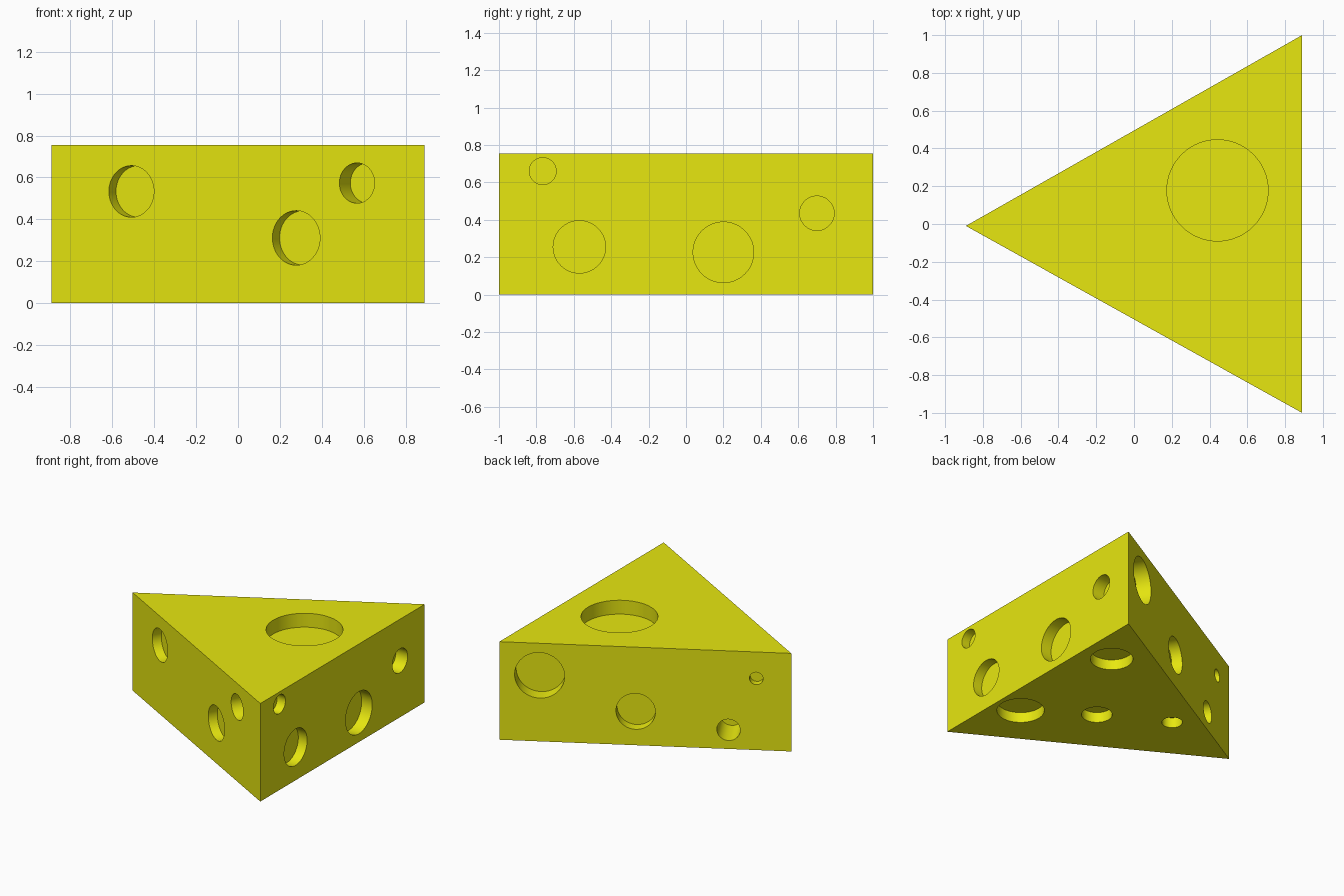
import bpy, bmesh, math
from mathutils import Vector

if "Cube" in bpy.data.objects:
    bpy.data.objects.remove(bpy.data.objects["Cube"], do_unlink=True)

HEIGHT = 0.755
TIP, BACK, FRONT = Vector((-0.89, -0.01, 0)), Vector((0.89, 1, 0)), Vector((0.89, -1, 0))
UP = Vector((0, 0, 1))

# Cheese colour
yellow = bpy.data.materials.new("cheese_yellow")
colour = (0.8, 0.8, 0.005, 1)
yellow.diffuse_color = colour
yellow.use_nodes = True
yellow.node_tree.nodes["Principled BSDF"].inputs["Base Color"].default_value = colour


def make_object(name, bm):
    bmesh.ops.recalc_face_normals(bm, faces=bm.faces)
    mesh = bpy.data.meshes.new(name)
    bm.to_mesh(mesh)
    bm.free()
    mesh.materials.append(yellow)
    obj = bpy.data.objects.new(name, mesh)
    bpy.context.collection.objects.link(obj)
    return obj


def add_hole(bm, centre, outward, radius, depth):
    """Add a cylinder that reaches the given depth below a surface."""
    over = 0.03
    rotation = outward.to_track_quat('Z', 'Y').to_matrix().to_4x4()
    rotation.translation = centre + outward * (over - depth) / 2
    bmesh.ops.create_cone(bm, cap_ends=True, segments=64, radius1=radius,
                          radius2=radius, depth=depth + over, matrix=rotation)


# Wedge: a triangle pushed up to full height
bm = bmesh.new()
base = bm.faces.new([bm.verts.new(p) for p in (TIP, FRONT, BACK)])
top = bmesh.ops.extrude_face_region(bm, geom=[base])["geom"]
bmesh.ops.translate(bm, vec=UP * HEIGHT,
                    verts=[v for v in top if isinstance(v, bmesh.types.BMVert)])
wedge = make_object("cheese_wedge", bm)

# Holes in the side walls: (fraction along the wall, height, radius, depth)
walls = [
    (TIP, FRONT, [(0.214, 0.533, 0.123, 0.07), (0.656, 0.311, 0.13, 0.07),
                  (0.819, 0.573, 0.096, 0.108)]),
    (FRONT, BACK, [(0.117, 0.66, 0.072, 0.07), (0.215, 0.255, 0.14, 0.075),
                   (0.6, 0.226, 0.162, 0.09), (0.85, 0.435, 0.092, 0.1)]),
    (BACK, TIP, [(0.138, 0.508, 0.175, 0.108), (0.467, 0.26, 0.138, 0.08),
                 (0.785, 0.147, 0.082, 0.25), (0.88, 0.551, 0.048, 0.055)]),
]
cutter_bm = bmesh.new()
for start, end, holes in walls:
    outward = (end - start).cross(UP).normalized()
    for along, z, radius, depth in holes:
        add_hole(cutter_bm, start.lerp(end, along) + UP * z, outward, radius, depth)

# Holes in the underside, and the large one on top
for x, y, radius in [(0.685, -0.435, 0.168), (0.66, 0.54, 0.151),
                     (0.233, -0.132, 0.109), (-0.247, 0.126, 0.073)]:
    add_hole(cutter_bm, Vector((x, y, 0)), -UP, radius, 0.08)
add_hole(cutter_bm, Vector((0.442, 0.178, HEIGHT)), UP, 0.268, 0.107)
cutter = make_object("hole_cutter", cutter_bm)
cutter.hide_render = True

# Cut the holes, then drop the cutter
bpy.ops.object.select_all(action='DESELECT')
wedge.select_set(True)
bpy.context.view_layer.objects.active = wedge
cut = wedge.modifiers.new("holes", 'BOOLEAN')
cut.operation = 'DIFFERENCE'
cut.solver = 'EXACT'
cut.object = cutter
bpy.ops.object.modifier_apply(modifier=cut.name)
bpy.data.objects.remove(cutter, do_unlink=True)

# Round hole walls with crisp rims
bpy.ops.object.shade_smooth_by_angle(angle=math.radians(30))
